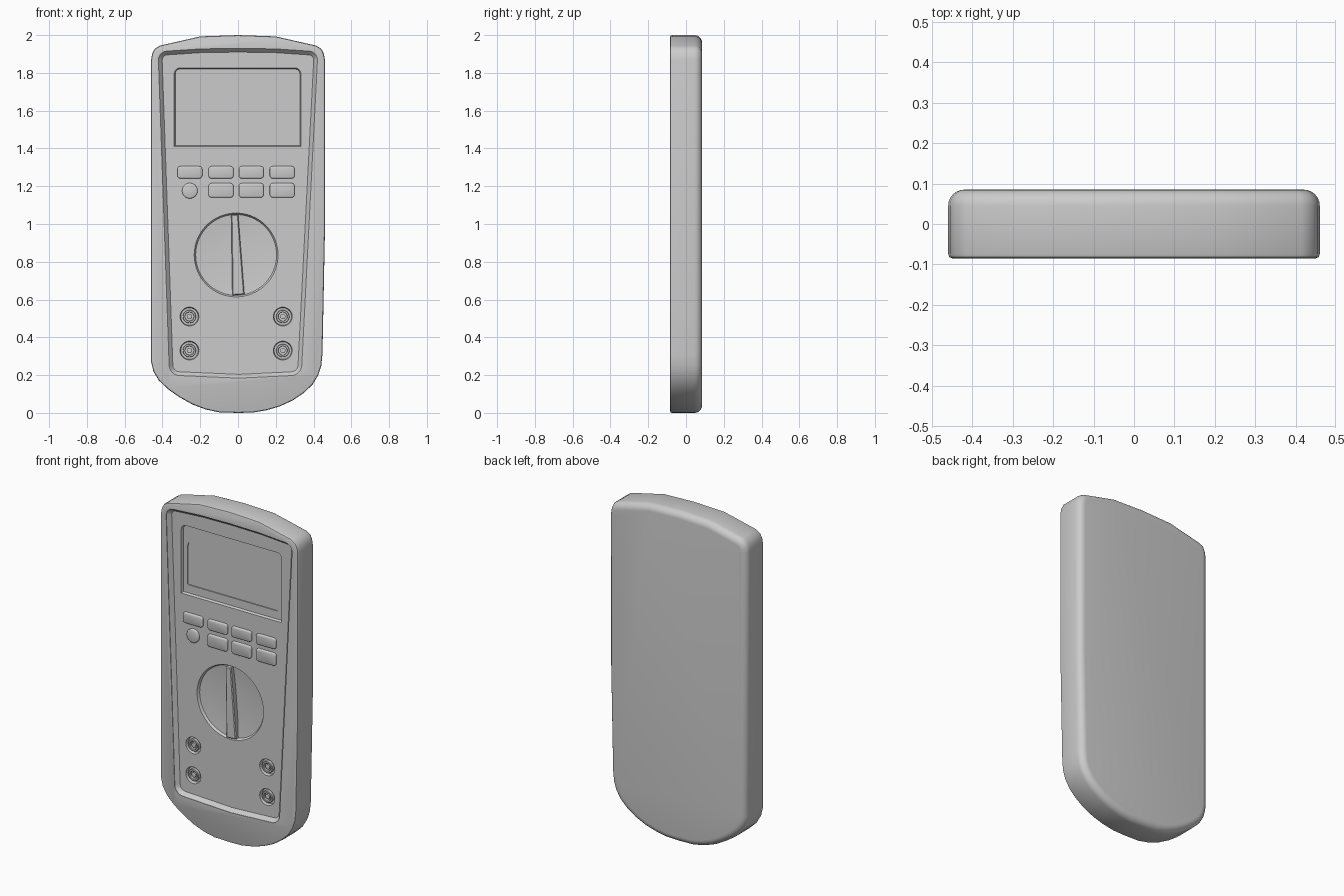
import bpy, bmesh, math
from mathutils import Vector

if "Cube" in bpy.data.objects:
    bpy.data.objects.remove(bpy.data.objects["Cube"])

FRONT, PANEL, BACK = -0.085, -0.06, 0.085


def loft(name, rings):
    """Closed solid through rings given as (xz points, y)."""
    bm = bmesh.new()
    loops = [[bm.verts.new((x, y, z)) for x, z in pts] for pts, y in rings]
    n = len(loops[0])
    for a, b in zip(loops, loops[1:]):
        for i in range(n):
            j = (i + 1) % n
            bm.faces.new((a[i], a[j], b[j], b[i]))
    bm.faces.new(loops[0])
    bm.faces.new(loops[-1][::-1])
    bmesh.ops.recalc_face_normals(bm, faces=bm.faces[:])
    mesh = bpy.data.meshes.new(name)
    bm.to_mesh(mesh)
    bm.free()
    ob = bpy.data.objects.new(name, mesh)
    bpy.context.collection.objects.link(ob)
    return ob


def inset(pts, d):
    """Mitred inward offset of a counter-clockwise outline."""
    out, n = [], len(pts)
    for i in range(n):
        p, q, r = (Vector(pts[k % n]) for k in (i - 1, i, i + 1))
        a, b = (q - p).normalized(), (r - q).normalized()
        na, nb = Vector((-a.y, a.x)), Vector((-b.y, b.x))
        m = (na + nb) / (1 + na.dot(nb))
        out.append(tuple(q + m * d))
    return out


def rounded(corners, seg=5):
    """Polygon of (x, z, radius) corners, filleted."""
    out, n = [], len(corners)
    for i in range(n):
        p, q, r = (Vector(corners[k % n][:2]) for k in (i - 1, i, i + 1))
        rad = corners[i][2]
        if rad == 0:
            out.append(tuple(q))
            continue
        a, b = q + (p - q).normalized() * rad, q + (r - q).normalized() * rad
        for s in range(seg + 1):
            t = s / seg
            w = 2 ** -0.5
            k0, k1, k2 = (1 - t) ** 2, 2 * w * t * (1 - t), t * t
            out.append(tuple((a * k0 + q * k1 + b * k2) / (k0 + k1 + k2)))
    return out


def rect(x0, x1, z0, z1, low, high):
    return rounded([(x0, z0, low), (x1, z0, low), (x1, z1, high), (x0, z1, high)])


def circle(x, z, r, n=48):
    return [(x + r * math.cos(2 * math.pi * i / n), z + r * math.sin(2 * math.pi * i / n))
            for i in range(n)]


def smooth(ob, angle=32):
    bpy.ops.object.select_all(action='DESELECT')
    ob.select_set(True)
    bpy.context.view_layer.objects.active = ob
    bpy.ops.object.shade_smooth_by_angle(angle=math.radians(angle))


def cut(target, cutter):
    cutter.hide_render = True
    bpy.context.view_layer.objects.active = target
    mod = target.modifiers.new("cut", 'BOOLEAN')
    mod.operation, mod.solver, mod.object = 'DIFFERENCE', 'EXACT', cutter
    bpy.ops.object.modifier_apply(modifier=mod.name)
    bpy.data.objects.remove(cutter, do_unlink=True)


# Case: outline with a tiny front edge and a broad rounded back edge
outline = [(-0.1, 0.003), (0, 0), (0.08, 0.002), (0.15, 0.014), (0.22, 0.034), (0.29, 0.066),
           (0.35, 0.107), (0.395, 0.15), (0.425, 0.2), (0.441, 0.25), (0.447, 0.31),
           (0.453, 0.6), (0.46, 0.95), (0.46, 1.87), (0.455, 1.90), (0.441, 1.927),
           (0.415, 1.944), (0.2, 1.993), (0, 2.0), (-0.2, 1.993), (-0.415, 1.944),
           (-0.441, 1.927), (-0.455, 1.90), (-0.46, 1.87), (-0.46, 0.27), (-0.448, 0.22),
           (-0.42, 0.173), (-0.37, 0.125), (-0.31, 0.083), (-0.24, 0.044), (-0.17, 0.018)]
rings = [(inset(outline, 0.01), FRONT), (inset(outline, 0.003), FRONT + 0.003),
         (outline, FRONT + 0.011)]
for k in range(7):
    t = k / 6 * math.pi / 2
    rings.append((inset(outline, 0.04 * (1 - math.cos(t))), BACK - 0.04 * (1 - math.sin(t))))
case = loft("case", rings)

# Recessed front panel with a sloped rim
panel = rounded([(0.005, 0.184, 0), (0.335, 0.2, 0.05), (0.423, 1.912, 0.045), (0.2, 1.927, 0),
                 (0, 1.93, 0), (-0.2, 1.927, 0), (-0.423, 1.912, 0.045), (-0.363, 0.2, 0.05)])
cut(case, loft("panel_cutter", [(panel, -0.12), (panel, FRONT + 0.003),
                                (inset(panel, 0.02), PANEL)]))

# Display frame and window
frame = rect(-0.338, 0.333, 1.41, 1.826, 0, 0.03)
cut(case, loft("frame_cutter", [(frame, -0.1), (frame, PANEL), (inset(frame, 0.006), PANEL + 0.014)]))
window = rect(-0.305, 0.298, 1.465, 1.733, 0.006, 0.035)
cut(case, loft("window_cutter", [(window, -0.1), (window, PANEL + 0.02)]))

# Dial dish
DX, DZ = -0.01, 0.836
cut(case, loft("dial_cutter", [(circle(DX, DZ, r, 64), y) for r, y in (
    (0.222, -0.1), (0.222, PANEL), (0.214, PANEL + 0.014), (0.16, PANEL + 0.019),
    (0.1, PANEL + 0.022), (0.04, PANEL + 0.023))]))

# Socket holes
jacks = [(x, z) for x in (-0.257, 0.237) for z in (0.51, 0.33)]
for x, z in jacks:
    cut(case, loft("jack_cutter", [(circle(x, z, r), y) for r, y in (
        (0.05, -0.1), (0.05, PANEL), (0.046, PANEL + 0.02))]))
smooth(case)

# Dial grip: tapered bar across the dish
grip = [(-0.03, 0.622), (0.034, 0.627), (0.001, 1.051), (-0.036, 1.05)]
smooth(loft("dial_grip", [(grip, PANEL + 0.03), (grip, PANEL - 0.005),
                          (inset(grip, 0.005), PANEL - 0.01)]))


def button(name, pts):
    smooth(loft(name, [(pts, PANEL + 0.01), (pts, PANEL - 0.008),
                       (inset(pts, 0.002), PANEL - 0.011), (inset(pts, 0.007), PANEL - 0.013)]), 40)


# Buttons: two rows, the first of the lower row is round
for i, x in enumerate((-0.255, -0.09, 0.07, 0.234)):
    button("upper_button", rect(x - 0.066, x + 0.066, 1.241, 1.306, 0.016, 0.016))
    if i:
        button("lower_button", rect(x - 0.066, x + 0.066, 1.14, 1.216, 0.016, 0.016))
    else:
        button("round_button", circle(x, 1.176, 0.041))

# Sockets: sleeve and centre pin in each hole
for x, z in jacks:
    sleeve = loft("socket_sleeve", [(circle(x, z, r), y) for r, y in (
        (0.035, PANEL + 0.025), (0.035, PANEL + 0.002), (0.033, PANEL),
        (0.025, PANEL), (0.023, PANEL + 0.002), (0.023, PANEL + 0.018))])
    smooth(sleeve)
    smooth(loft("socket_pin", [(circle(x, z, r, 24), y) for r, y in (
        (0.014, PANEL + 0.02), (0.014, PANEL + 0.004), (0.011, PANEL + 0.002))]))
